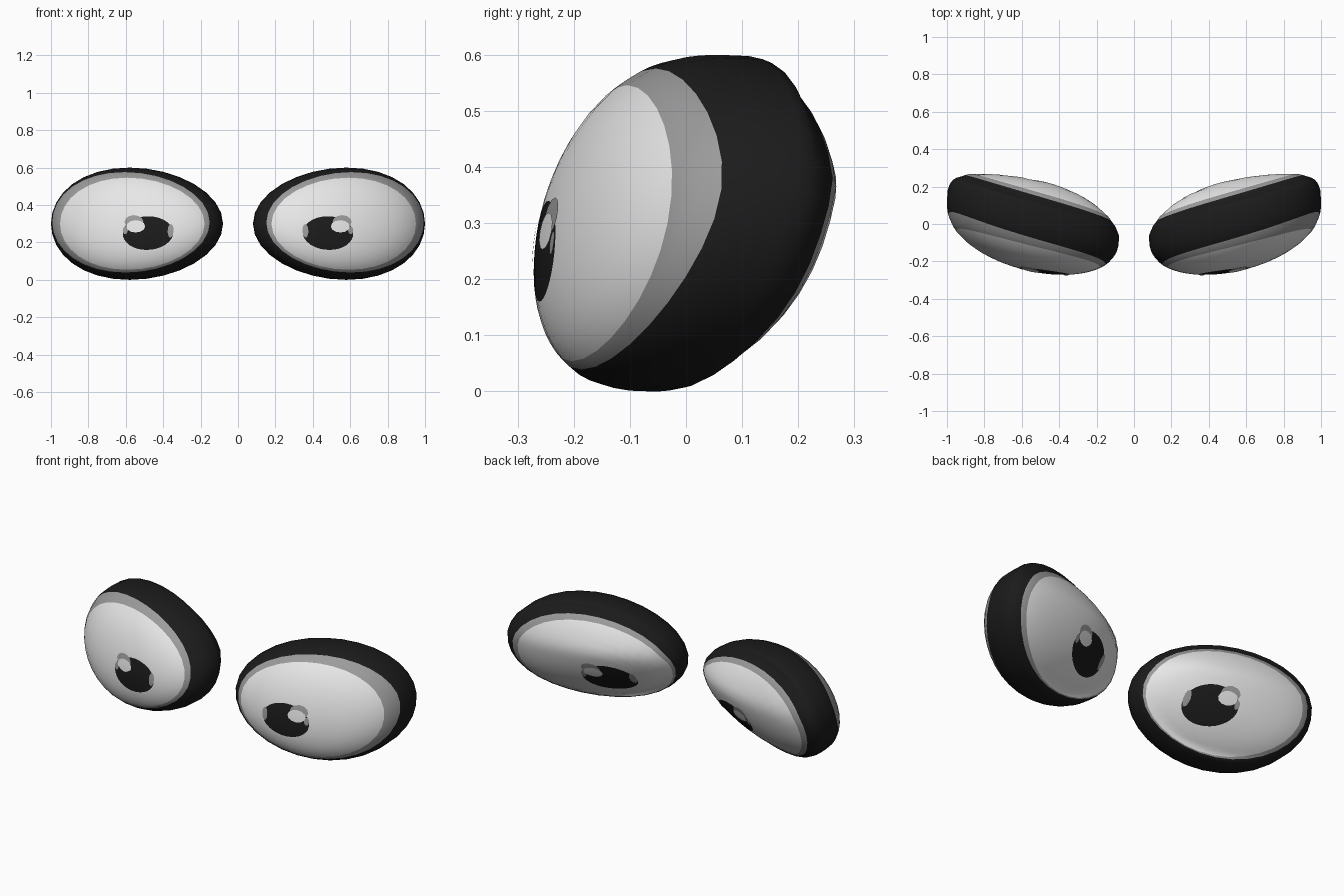
import bpy, bmesh, math

if "Cube" in bpy.data.objects:
    bpy.data.objects.remove(bpy.data.objects["Cube"])

SEG = 32


def material(name, v):
    m = bpy.data.materials.new(name)
    m.diffuse_color = (v, v, v, 1)
    m.use_nodes = True
    m.node_tree.nodes["Principled BSDF"].inputs["Base Color"].default_value = m.diffuse_color
    return m


WHITE = material("eye white", 0.8)
GREY = material("edge grey", 0.33)
BLACK = material("outline black", 0.011)


def surface(u, w, front, lift=0.0):
    """Point of the right eye for disc coordinates u, w (unit circle = outline)."""
    x = 0.54 + 0.46 * u + 0.04 * w * w
    z = 0.3 + 0.3 * w
    dx, dz = x - 0.54, z - 0.3
    mid = 0.01 + 0.2 * dx + 0.2 * dz - 0.2 * dz * dz + 0.05 * dx * dx
    k = max(0.0, 1 - u * u - w * w)
    if k < 1e-6:
        k = 0.0
    if front:
        return x, mid - 0.255 * k ** 0.4 - lift, z
    # back: flatter, highest along a ridge near z = 0.37, fuller at the outer end
    fade = min(1.0, k * 6)
    drop = 0.24 * max(0.0, z - 0.37)
    drop += 0.25 * max(0.0, 0.37 - z) * min(1.0, max(0.0, 0.6 - 0.6 * u))
    power = 0.42 - 0.14 * u - 0.1 * max(0.0, w)
    return x, mid + 0.222 * k ** power - drop * fade + lift, z


# zones in disc coordinates: centre u, centre w, radius u, radius w
# (the painted pattern runs through the eye along its tilted axis)
OUTLINE = (0, 0, 1, 1)
ZONES = {
    True: [(-0.13, -0.167, 0, 0), (-0.13, -0.167, 0.293, 0.3),
           (0.055, 0.0, 0.84, 0.82), (0.07, 0.025, 0.915, 0.895), OUTLINE],
    False: [(-0.31, -0.32, 0, 0), (-0.31, -0.32, 0.293, 0.3),
            (-0.085, -0.1, 0.86, 0.83), (-0.06, -0.07, 0.91, 0.885), OUTLINE],
}


def side_rings(front):
    """Rings from the pupil centre to the outline, each with its colour index."""
    keys = ZONES[front]
    rings = []
    for a, b, n, c in zip(keys, keys[1:], (2, 6, 2, 5), (2, 0, 1, 2)):
        for i in range(1, n + 1):
            t = i / n
            if b is OUTLINE:
                t = 1 - (1 - t) ** 2      # tighter loops at the rim
            rings.append((tuple(p + (q - p) * t for p, q in zip(a, b)), c))
    return rings[:-1]


def loop(bm, ring, front, lift=0.0, n=SEG):
    cu, cw, ru, rw = ring
    return [bm.verts.new(surface(cu + ru * math.cos(2 * math.pi * i / n),
                                 cw + rw * math.sin(2 * math.pi * i / n), front, lift))
            for i in range(n)]


def bridge(bm, a, b, colour, flip):
    """Join two loops, or a centre point and a loop."""
    n = len(b)
    for i in range(n):
        j = (i + 1) % n
        vs = [a[0], b[i], b[j]] if len(a) == 1 else [a[i], b[i], b[j], a[j]]
        if flip:
            vs.reverse()
        bm.faces.new(vs).material_index = colour


def finish(bm, name, sx):
    for v in bm.verts:
        v.co.x *= sx
    for f in bm.faces:
        f.smooth = True
    me = bpy.data.meshes.new(name)
    bm.to_mesh(me)
    bm.free()
    for m in (WHITE, GREY, BLACK):
        me.materials.append(m)
    bpy.context.collection.objects.link(bpy.data.objects.new(name, me))


# closed eye body, painted alike on front and back
def eye(name, sx):
    bm = bmesh.new()
    rim = loop(bm, OUTLINE, True)
    for front in (True, False):
        flip = front != (sx > 0)
        pole = ZONES[front][0]
        prev = [bm.verts.new(surface(pole[0], pole[1], front))]
        for ring, colour in side_rings(front):
            cur = loop(bm, ring, front)
            bridge(bm, prev, cur, colour, flip)
            prev = cur
        bridge(bm, prev, rim, 2, flip)
    finish(bm, name, sx)


# thin glints following the surface of the pupil, placed relative to its centre
def glint(name, sx, du, dw, a, b, colour, lift):
    bm = bmesh.new()
    for front in (True, False):
        flip = front != (sx > 0)
        u, w = ZONES[front][0][0] + du, ZONES[front][0][1] + dw
        prev = [bm.verts.new(surface(u, w, front, lift))]
        for t in (0.5, 1.0):
            cur = loop(bm, (u, w, t * a, t * b), front, lift, 12)
            bridge(bm, prev, cur, colour, flip)
            prev = cur
    finish(bm, name, sx)


for side, sx in (("right", 1), ("left", -1)):
    eye(side + "_eye", sx)
    glint(side + "_glint_edge", sx, 0.165, 0.2, 0.11, 0.12, 1, 0.003)
    glint(side + "_glint", sx, 0.145, 0.12, 0.11, 0.11, 0, 0.005)
    glint(side + "_pupil_edge", sx, -0.262, 0.04, 0.035, 0.12, 1, 0.003)
    glint(side + "_pupil_corner", sx, 0.265, 0.05, 0.03, 0.07, 1, 0.003)
